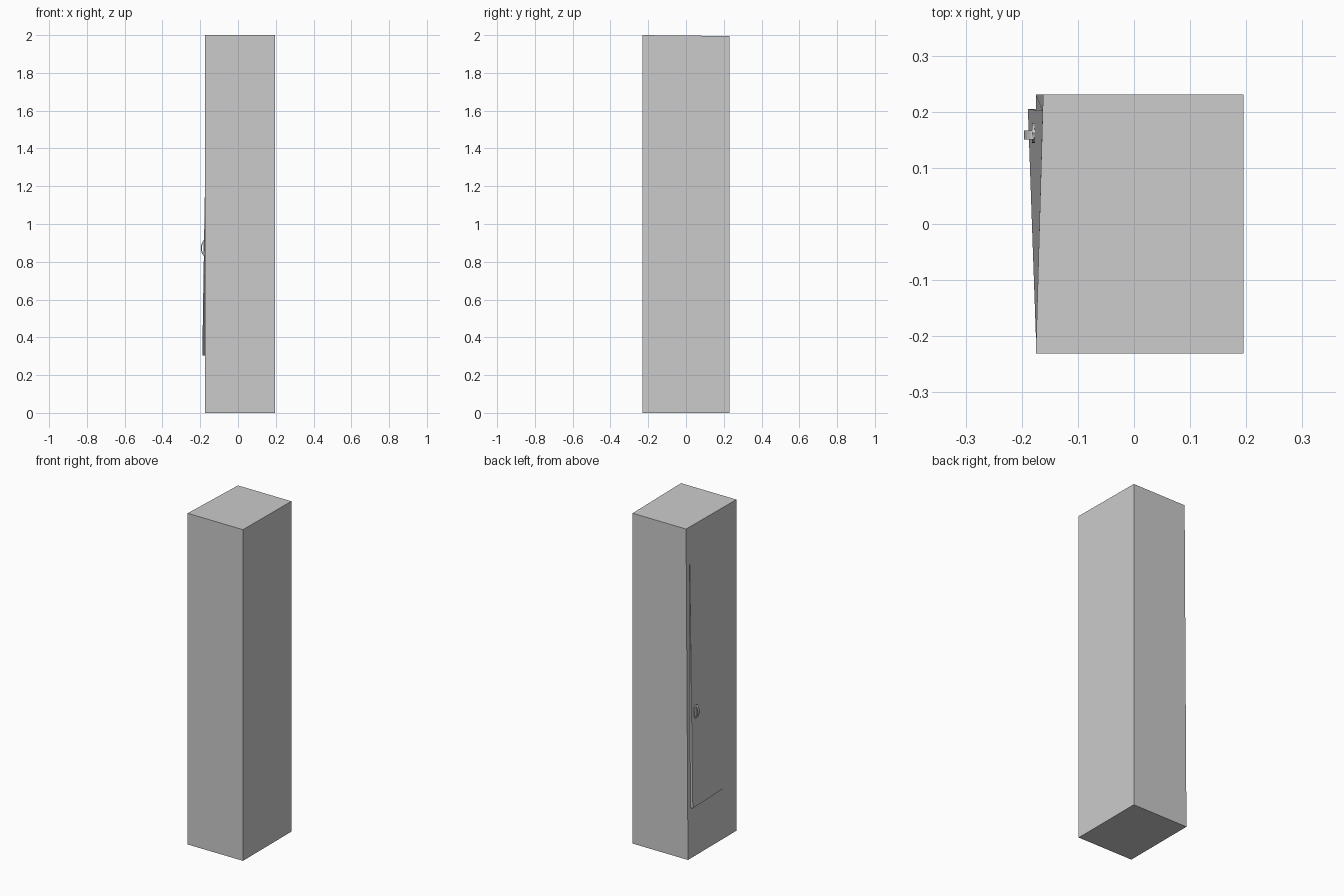
import bpy, bmesh, math
from mathutils import Matrix

if "Cube" in bpy.data.objects:
    bpy.data.objects.remove(bpy.data.objects["Cube"])

grey = bpy.data.materials.new("plain grey")
grey.use_nodes = True
grey.diffuse_color = (0.6, 0.6, 0.6, 1)
grey.node_tree.nodes["Principled BSDF"].inputs["Base Color"].default_value = (0.6, 0.6, 0.6, 1)


def make_object(name, bm):
    bmesh.ops.recalc_face_normals(bm, faces=bm.faces)
    mesh = bpy.data.meshes.new(name)
    bm.to_mesh(mesh)
    bm.free()
    mesh.materials.append(grey)
    obj = bpy.data.objects.new(name, mesh)
    bpy.context.collection.objects.link(obj)
    return obj


LEFT, RIGHT, DEPTH, HEIGHT = 0.195, -0.175, 0.231, 2.0


def wall_x(y, z):
    """Side wall that leans in slightly towards its upper back corner."""
    return RIGHT + 0.013 * (z / HEIGHT) * (y + DEPTH) / (2 * DEPTH)


# Cabinet shell with the slightly warped door formed in its side wall
bm = bmesh.new()
top_back = HEIGHT - 0.005
outline = [(-DEPTH, 0), (DEPTH, 0), (DEPTH, top_back), (-DEPTH, HEIGHT)]
opening = [(-0.2, 0.305), (0.205, 0.305), (0.201, 1.968), (-0.2, 1.968)]
door_offset = [0, -0.016, 0.004, 0]

near = [bm.verts.new((LEFT, y, z)) for y, z in outline]
far = [bm.verts.new((wall_x(y, z), y, z)) for y, z in outline]
frame = [bm.verts.new((wall_x(y, z), y, z)) for y, z in opening]
door = [bm.verts.new((wall_x(y, z) + d, y, z)) for (y, z), d in zip(opening, door_offset)]

bm.faces.new(near)
bm.faces.new(door)
for i in range(4):
    j = (i + 1) % 4
    bm.faces.new((near[i], near[j], far[j], far[i]))
    bm.faces.new((far[i], far[j], frame[j], frame[i]))
    # Door edges, which sink to nothing along the hinge
    bm.faces.new((frame[i], frame[j], door[j], door[i]))
bmesh.ops.remove_doubles(bm, verts=bm.verts, dist=0.0005)
make_object("cabinet_with_door", bm)

# Oval plate behind the handle
HANDLE_Y, HANDLE_Z = 0.162, 0.872
bm = bmesh.new()
bmesh.ops.create_cone(bm, cap_ends=True, segments=16, radius1=1, radius2=1, depth=1)
place = (Matrix.Translation((-0.178, HANDLE_Y, HANDLE_Z))
         @ Matrix.Diagonal((0.008, 0.018, 0.042, 1))
         @ Matrix.Rotation(math.pi / 2, 4, "Y"))
bmesh.ops.transform(bm, matrix=place, verts=bm.verts)
make_object("handle_plate", bm)

# Arched pull bar
bm = bmesh.new()
rings = []
for i in range(9):
    a = math.pi * i / 8
    ring = []
    for reach, half in ((0.018, 0.040), (0.013, 0.032)):
        for side in (-0.008, 0.008):
            ring.append(bm.verts.new((-0.178 - reach * math.sin(a), HANDLE_Y - 0.003 + side,
                                      HANDLE_Z - half * math.cos(a))))
    rings.append([ring[0], ring[1], ring[3], ring[2]])
for a, b in zip(rings, rings[1:]):
    for i in range(4):
        j = (i + 1) % 4
        bm.faces.new((a[i], a[j], b[j], b[i]))
bm.faces.new(rings[0])
bm.faces.new(rings[-1])
make_object("handle_pull", bm)
